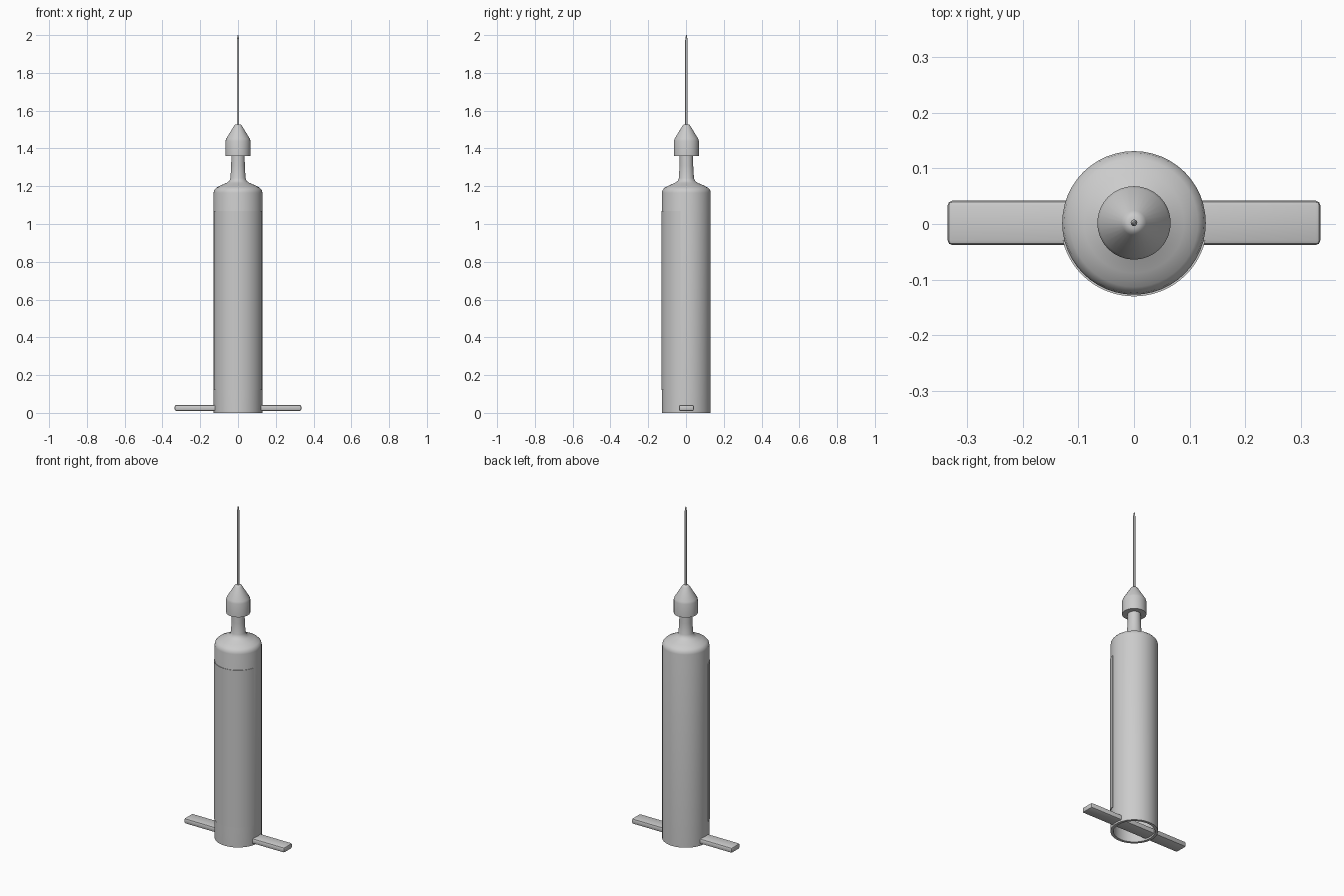
import bpy, bmesh, math

if "Cube" in bpy.data.objects:
    bpy.data.objects.remove(bpy.data.objects["Cube"])

CY = 0.002  # barrel axis offset (the label makes the front slightly deeper)


def finish(name, bm, angle=35):
    bmesh.ops.recalc_face_normals(bm, faces=bm.faces)
    me = bpy.data.meshes.new(name)
    bm.to_mesh(me)
    bm.free()
    ob = bpy.data.objects.new(name, me)
    bpy.context.collection.objects.link(ob)
    bpy.ops.object.select_all(action='DESELECT')
    ob.select_set(True)
    bpy.context.view_layer.objects.active = ob
    bpy.ops.object.shade_smooth_by_angle(angle=math.radians(angle))
    return ob


def lathe(name, profile, steps=48, start=0.0, sweep=2 * math.pi, closed=False):
    """Revolve (radius, z) points about the barrel axis."""
    bm = bmesh.new()
    full = sweep > 6.28
    cols = []
    for i in range(steps if full else steps + 1):
        a = start + sweep * i / steps
        cols.append([bm.verts.new((r * math.cos(a), r * math.sin(a) + CY, z))
                     for r, z in profile])
    n = len(profile)
    for i in range(steps):
        a, b = cols[i], cols[(i + 1) % len(cols)]
        for j in range(n if closed else n - 1):
            k = (j + 1) % n
            bm.faces.new((a[j], b[j], b[k], a[k]))
    if not full:
        bm.faces.new(cols[0])
        bm.faces.new(cols[-1])
    bmesh.ops.remove_doubles(bm, verts=bm.verts, dist=1e-5)
    return finish(name, bm)


# Hollow barrel with shoulder and nozzle, open at the bottom
lathe("barrel", [
    (0.113, 0), (0.129, 0), (0.129, 1.165), (0.126, 1.18), (0.115, 1.192),
    (0.09, 1.205), (0.06, 1.218), (0.046, 1.228), (0.040, 1.243),
    (0.036, 1.31), (0.035, 1.38), (0.022, 1.38), (0.024, 1.235),
    (0.035, 1.215), (0.09, 1.188), (0.108, 1.175), (0.113, 1.16)], closed=True)

# Thin label panel wrapped around the front
lathe("label_panel", [(0.127, 0.12), (0.132, 0.12), (0.132, 1.07), (0.127, 1.07)],
      steps=32, start=math.radians(194), sweep=math.radians(152), closed=True)

# Needle hub
lathe("needle_hub", [(0, 1.36), (0.066, 1.36), (0.066, 1.44), (0.062, 1.452),
                     (0.022, 1.518), (0.017, 1.525), (0.010, 1.528), (0, 1.528)], steps=32)

# Needle with a tapered tip
lathe("needle", [(0, 1.50), (0.006, 1.50), (0.006, 1.975), (0.002, 2.0), (0, 2.0)], steps=12)

# Finger flange running through the barrel foot
bm = bmesh.new()
bmesh.ops.create_cube(bm, size=1)
for v in bm.verts:
    v.co = (v.co.x * 0.67, v.co.y * 0.08 + CY, v.co.z * 0.032 + 0.026)
bmesh.ops.bevel(bm, geom=bm.edges[:], offset=0.009, segments=2, profile=0.5, affect='EDGES')
finish("finger_flange", bm)
